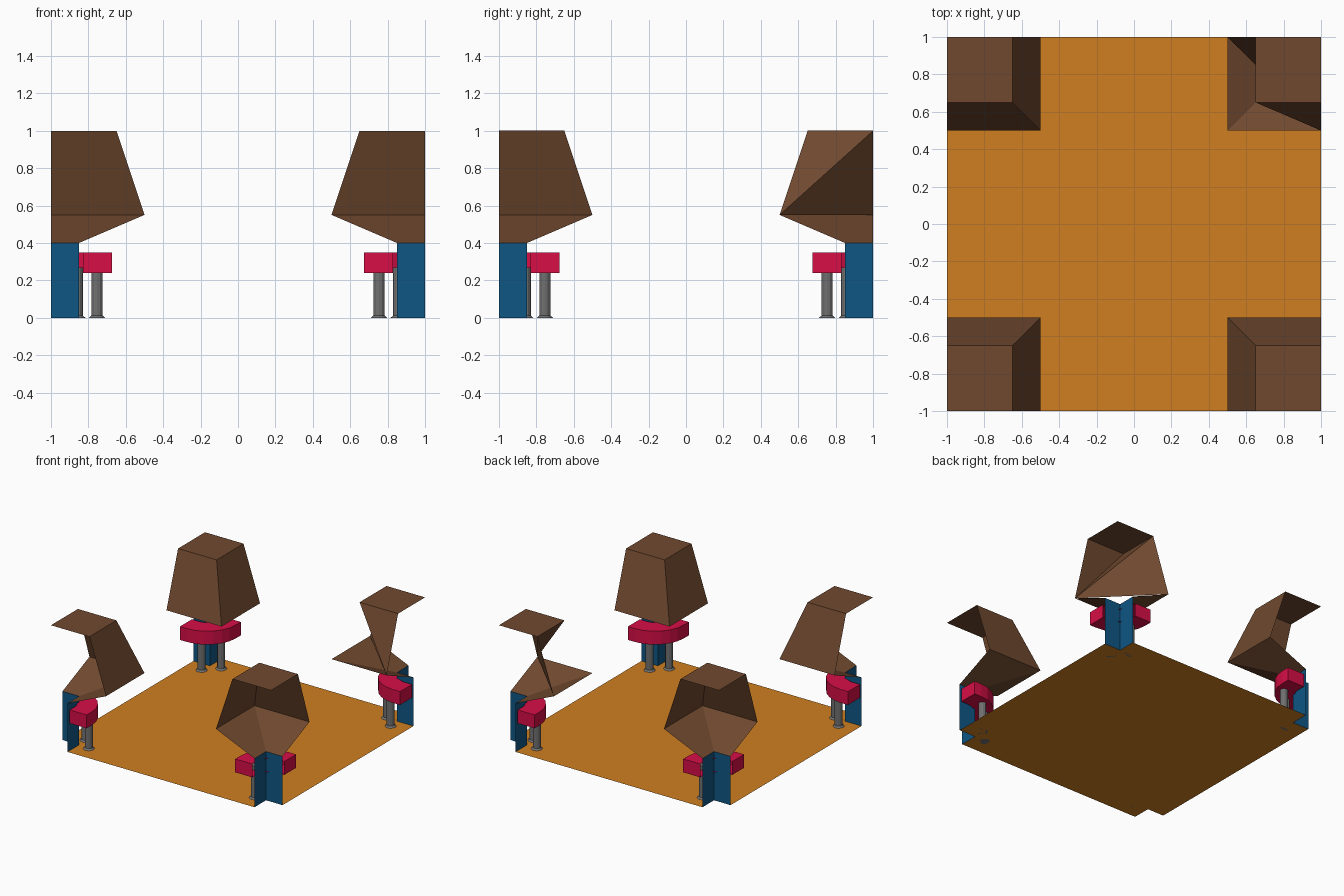
import bpy, bmesh, math
from mathutils import Matrix

if "Cube" in bpy.data.objects:
    bpy.data.objects.remove(bpy.data.objects["Cube"])


def material(name, r, g, b):
    lin = [((c / 255 + 0.055) / 1.055) ** 2.4 for c in (r, g, b)]
    m = bpy.data.materials.new(name)
    m.diffuse_color = (*lin, 1)
    m.use_nodes = True
    m.node_tree.nodes["Principled BSDF"].inputs["Base Color"].default_value = m.diffuse_color
    return m


ORANGE = material("orange floor", 208, 127, 33)
BLUE = material("blue paint", 15, 86, 132)
BROWN = material("brown panel", 112, 73, 47)
RED = material("red seat", 215, 14, 70)
GREY = material("grey metal", 112, 112, 112)


def finish(bm, name, mat):
    mesh = bpy.data.meshes.new(name)
    bm.to_mesh(mesh)
    bm.free()
    mesh.materials.append(mat)
    obj = bpy.data.objects.new(name, mesh)
    bpy.context.collection.objects.link(obj)
    return obj


def corner_shell(name, faces, sx, sy, mat):
    """Faces use (distance from x edge, distance from y edge, height)."""
    bm = bmesh.new()
    for pts in faces:
        vs = [bm.verts.new((sx * (1 - a), sy * (1 - b), z)) for a, b, z in pts]
        bm.faces.new(vs if sx * sy > 0 else vs[::-1])
    bmesh.ops.remove_doubles(bm, verts=bm.verts, dist=1e-5)
    return finish(bm, name, mat)


def band(w0, z0, w1, z1):
    """Two walls meeting at the inner corner, from width w0 to width w1."""
    return [[(w0, 0, z0), (w0, w0, z0), (w1, w1, z1), (w1, 0, z1)],
            [(w0, w0, z0), (0, w0, z0), (0, w1, z1), (w1, w1, z1)]]


# Floor with its four corners notched out
bm = bmesh.new()
N = 0.85
for x0, x1, y0, y1 in [(-N, N, -N, N), (-N, N, -1, -N), (-N, N, N, 1),
                       (-1, -N, -N, N), (N, 1, -N, N)]:
    bm.faces.new([bm.verts.new(p) for p in
                  [(x0, y0, 0), (x1, y0, 0), (x1, y1, 0), (x0, y1, 0)]])
bmesh.ops.remove_doubles(bm, verts=bm.verts, dist=1e-5)
bmesh.ops.dissolve_limit(bm, angle_limit=0.01, verts=bm.verts, edges=bm.edges)
finish(bm, "floor", ORANGE)

# Curved seat: outer and inner arcs around the column
ZB, ZT, C = 0.24, 0.35, 0.065


def arc(r, n=6):
    pts = [(C + r * math.cos(i / n * math.pi / 2),
            C + r * math.sin(i / n * math.pi / 2)) for i in range(n + 1)]
    return [(C + r, 0)] + pts + [(0, C + r)]


outer, inner = arc(0.26), arc(0.105)
seat = []
for i in range(len(outer) - 1):
    o, p, q, n = outer[i], outer[i + 1], inner[i + 1], inner[i]
    seat.append([(*o, ZB), (*p, ZB), (*p, ZT), (*o, ZT)])
    seat.append([(*o, ZT), (*p, ZT), (*q, ZT), (*n, ZT)])
    seat.append([(*n, ZB), (*q, ZB), (*p, ZB), (*o, ZB)])
for k, flip in ((0, False), (-1, True)):
    o, n = outer[k], inner[k]
    end = [(*n, ZB), (*o, ZB), (*o, ZT), (*n, ZT)]
    seat.append(end[::-1] if flip else end)

for sx, sy, where in [(-1, -1, "front_left"), (1, -1, "front_right"),
                      (-1, 1, "back_left"), (1, 1, "back_right")]:
    # Column and flared panel, open toward the outside
    corner_shell(where + "_column", band(0.15, 0, 0.15, 0.4), sx, sy, BLUE)
    panel = band(0.15, 0.4, 0.5, 0.55)
    if where == "back_right":
        # This corner's upper wall is folded across the diagonal
        top, left, right = (0.35, 0.35, 1), (0.35, 0, 1), (0, 0.35, 1)
        low_l, low_r = (0.5, 0, 0.55), (0, 0.5, 0.55)
        panel += [[low_r, right, top], [low_r, top, left], [low_l, low_r, left]]
    else:
        panel += band(0.5, 0.55, 0.35, 1)
    panel.append([(0, 0, 1), (0.35, 0, 1), (0.35, 0.35, 1), (0, 0.35, 1)])
    corner_shell(where + "_panel", panel, sx, sy, BROWN)
    corner_shell(where + "_seat", seat, sx, sy, RED)

    # Two round legs with flared feet
    bm = bmesh.new()
    for a, b in ((0.246, 0.141), (0.141, 0.246)):
        x, y = sx * (1 - a), sy * (1 - b)
        for r0, r1, z0, z1 in ((0.043, 0.03, 0, 0.012), (0.03, 0.03, 0.012, 0.27)):
            bmesh.ops.create_cone(bm, cap_ends=True, segments=12, radius1=r0,
                                  radius2=r1, depth=z1 - z0,
                                  matrix=Matrix.Translation((x, y, (z0 + z1) / 2)))
    finish(bm, where + "_legs", GREY)
